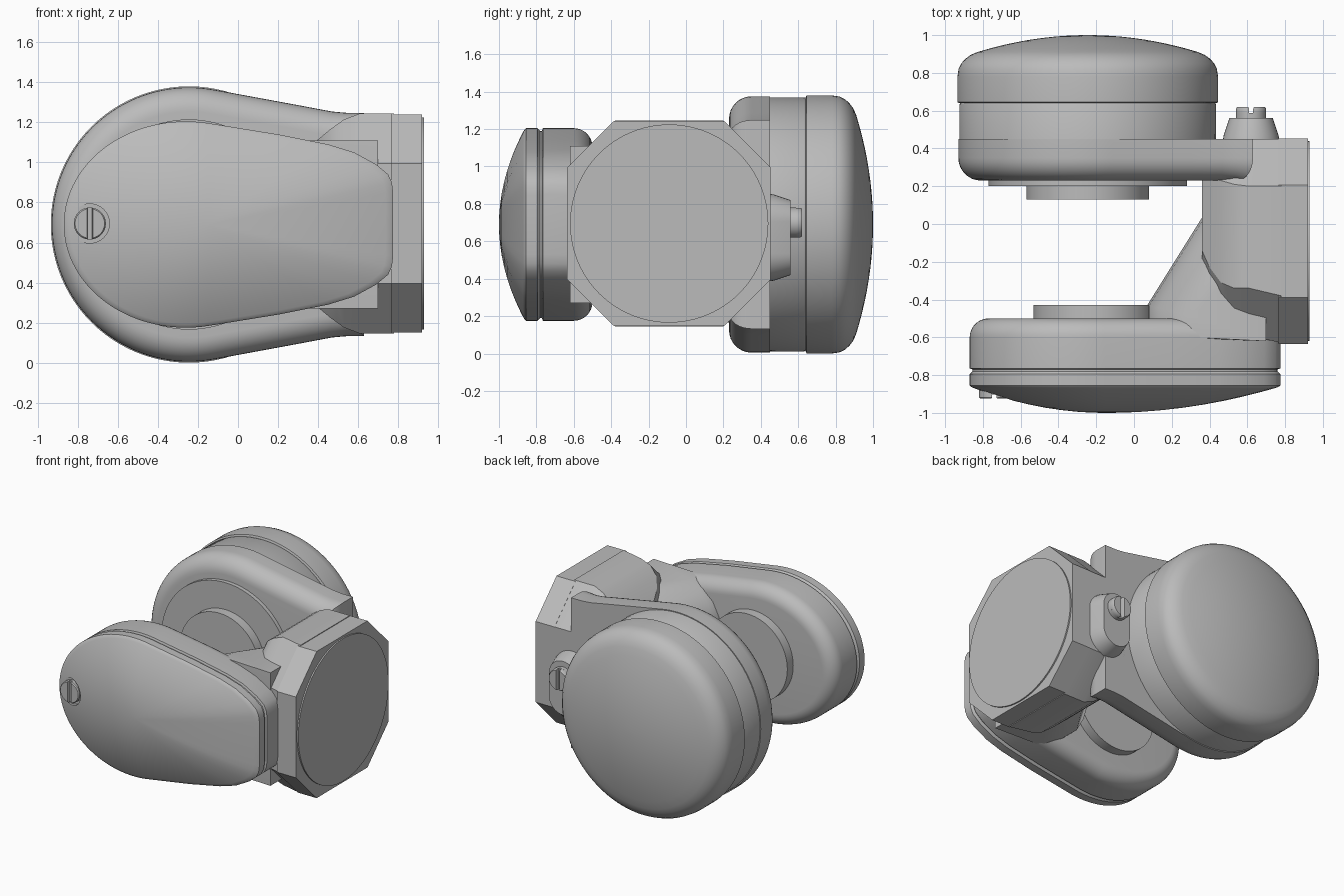
import bpy, bmesh
from math import sin, cos, pi, radians
from mathutils import Vector

cube = bpy.data.objects.get("Cube")
if cube:
    bpy.data.objects.remove(cube, do_unlink=True)

grey = bpy.data.materials.new("housing grey")
grey.use_nodes = True
GREY = (0.5, 0.5, 0.5, 1)
grey.diffuse_color = GREY
grey.node_tree.nodes["Principled BSDF"].inputs["Base Color"].default_value = GREY

MID = 0.69      # height of the joint axis
AXIS = -0.245   # x of the joint axis


def smooth(ob, angle=32):
    bpy.ops.object.select_all(action='DESELECT')
    ob.select_set(True)
    bpy.context.view_layer.objects.active = ob
    bpy.ops.object.shade_smooth_by_angle(angle=radians(angle))


def loft(name, rings, angle=32):
    """Skin a stack of equal-length rings and close both ends."""
    bm = bmesh.new()
    rows = [[bm.verts.new(p) for p in ring] for ring in rings]
    n = len(rows[0])
    for a, b in zip(rows, rows[1:]):
        for i in range(n):
            j = (i + 1) % n
            bm.faces.new((a[i], a[j], b[j], b[i]))
    bm.faces.new(rows[0])
    bm.faces.new(rows[-1])
    bmesh.ops.recalc_face_normals(bm, faces=bm.faces)
    mesh = bpy.data.meshes.new(name)
    bm.to_mesh(mesh)
    bm.free()
    mesh.materials.append(grey)
    ob = bpy.data.objects.new(name, mesh)
    bpy.context.collection.objects.link(ob)
    smooth(ob, angle)
    return ob


def arc(cx, cz, rx, rz, a0, a1, n):
    return [(cx + rx * cos(radians(a0 + (a1 - a0) * i / n)),
             cz + rz * sin(radians(a0 + (a1 - a0) * i / n))) for i in range(n + 1)]


def circle(cx, cz, r, n=96):
    return arc(cx, cz, r, r, 0, 360, n)[:-1]


def at_y(outline, y):
    return [(x, y, z) for x, z in outline]


def inset(outline, d):
    """Move an anticlockwise outline inward by d."""
    out, n = [], len(outline)
    for i in range(n):
        p = Vector(outline[i])
        t = (p - Vector(outline[i - 1])).normalized()
        t += (Vector(outline[(i + 1) % n]) - p).normalized()
        t.normalize()
        out.append((p.x - t.y * d, p.y + t.x * d))
    return out


def rounded(outline, y, r, direction, steps=8):
    """Rings of a rounded edge that starts on the flat face at y."""
    rings = []
    for k in range(steps + 1):
        a = k / steps * pi / 2
        rings.append(at_y(inset(outline, r * (1 - sin(a))), y + direction * r * (1 - cos(a))))
    return rings


def mirrored(top):
    return [(x, 2 * MID - z) for x, z in reversed(top)]


def turned(name, cx, cz, profile):
    """Round part along y from (y, radius) pairs."""
    return loft(name, [at_y(circle(cx, cz, r), y) for y, r in profile])


def screw(name, cx, cz, r, y0, y1):
    """Slotted screw head: a shank with two half discs on its outer face."""
    step = y0 + (y1 - y0) * 0.55
    turned(name + "_shank", cx, cz, [(y0, r), (step, r)])
    for side, start in (("right", 98), ("left", -82)):
        half = arc(cx, cz, r, r, start, start + 164, 24)
        edge = y1 - (y1 - y0) * 0.15
        loft(name + "_head_" + side,
             [at_y(half, step), at_y(half, edge), at_y(inset(half, r * 0.08), y1)])


# Rear drum with its domed cap
turned("rear_drum", AXIS, MID, [(0.32, 0.678), (0.63, 0.68), (0.64, 0.675)])
cap = [(0.64, 0.68), (0.645, 0.69), (0.78, 0.69), (0.82, 0.684), (0.85, 0.67),
       (0.875, 0.647), (0.895, 0.62), (0.91, 0.585)]
cap += [(0.91 + 0.09 * (1 - (s / 10) ** 2), 0.585 * s / 10) for s in range(9, 0, -1)]
cap += [(1.0, 0.01)]
turned("rear_drum_cap", AXIS, MID, cap)

# Rear arm: teardrop plate joining the drum to the column
top = [(0.63, 1.248), (0.54, 1.248), (0.47, 1.254), (0.3, 1.286)]
arm = mirrored(top)
arm = arm + top + arc(AXIS, MID, 0.685, 0.685, 78.5, 281.5, 72)
loft("rear_arm", rounded(arm, 0.23, 0.12, 1) + [at_y(arm, 0.45)])

# Rear inner bearing discs
turned("rear_bearing_ring", AXIS, MID, [(0.24, 0.525), (0.2, 0.525)])
turned("rear_bearing_disc", AXIS, MID, [(0.21, 0.325), (0.13, 0.325)])

# Front lobe: rounded body with a groove under the cover
top = [(0.775, 0.85), (0.768, 0.9), (0.75, 0.94), (0.69, 0.99), (0.58, 1.05),
       (0.45, 1.09), (0.2, 1.14)]
lobe = mirrored(top) + top + arc(-0.26, MID, 0.61, 0.515, 80, 280, 72)
loft("front_lobe", rounded(lobe, -0.5, 0.1, -1)
     + [at_y(lobe, -0.765), at_y(inset(lobe, 0.015), -0.77), at_y(inset(lobe, 0.015), -0.79)])

# Front cover: short rim, then a shallow dome
rings = [at_y(inset(lobe, 0.015), -0.78), at_y(lobe, -0.795), at_y(lobe, -0.855)]
for s in [0.985, 0.96, 0.92, 0.86, 0.78, 0.68, 0.56, 0.44, 0.32, 0.2, 0.1, 0.02]:
    ring = [(-0.15 + (x + 0.15) * s, MID + (z - MID) * s) for x, z in lobe]
    rings.append(at_y(ring, -0.86 - 0.14 * (1 - s * s)))
cover = loft("front_cover", rings)

# Recess in the cover for its screw
cutter = turned("recess_cutter", -0.74, MID + 0.005, [(-1.1, 0.098), (-0.885, 0.098)])
cutter.hide_render = True
cut = cover.modifiers.new("recess", 'BOOLEAN')
cut.operation, cut.solver, cut.object = 'DIFFERENCE', 'EXACT', cutter
bpy.ops.object.select_all(action='DESELECT')
cover.select_set(True)
bpy.context.view_layer.objects.active = cover
bpy.ops.object.modifier_apply(modifier="recess")
bpy.data.objects.remove(cutter, do_unlink=True)
smooth(cover)
screw("cover_screw", -0.74, MID + 0.005, 0.08, -0.875, -0.925)

# Front inner bearing disc
turned("front_bearing_disc", -0.207, MID, [(-0.51, 0.325), (-0.43, 0.325)])


def octagon(x, y0, y1, hz, c):
    zm = MID + 0.005
    return [(x, y, zm + z) for y, z in
            [(y0, c - hz), (y0 + c, -hz), (y1 - c, -hz), (y1, c - hz),
             (y1, hz - c), (y1 - c, hz), (y0 + c, hz), (y0, hz - c)]]


# Column between the arms, flaring into the octagonal flange
loft("column", [octagon(0.36, -0.3, 0.4, 0.38, 0.16), octagon(0.4, -0.42, 0.43, 0.42, 0.19),
                octagon(0.46, -0.53, 0.45, 0.47, 0.22), octagon(0.53, -0.58, 0.45, 0.52, 0.24),
                octagon(0.61, -0.59, 0.45, 0.55, 0.25), octagon(0.78, -0.63, 0.45, 0.55, 0.25)], 25)
loft("flange", [octagon(0.765, -0.635, 0.452, 0.545, 0.245),
                octagon(0.92, -0.635, 0.452, 0.545, 0.245)])
plate = circle(-0.09, MID + 0.005, 0.53)
loft("end_plate", [[(x, y, z) for y, z in plate] for x in (0.91, 0.93)])

# Gusset bracing the front lobe against the column
rings = []
for h, k in [(-0.42, 0.24), (-0.37, 0.14), (-0.3, 0.06), (-0.2, 0.01), (-0.1, 0),
             (0.1, 0), (0.2, 0.01), (0.3, 0.06), (0.37, 0.14), (0.42, 0.24)]:
    rings.append([(x, y, MID + h) for x, y in
                  [(0.37 + k, 0.05 - k / 2), (0.07 + k, -0.43 - k / 4),
                   (0.07 + k, -0.6), (0.7, -0.62), (0.7, 0.05 - k / 2)]])
loft("front_gusset", rings)

# Boss with an adjusting screw on the back of the column
rings = []
for y, r, h in [(0.43, 0.152, 0.085), (0.47, 0.145, 0.085), (0.56, 0.115, 0.085)]:
    rings.append(at_y(arc(0.62, 0.62 + h, r, r, 0, 180, 20)
                      + arc(0.62, 0.62 - h, r, r, 180, 360, 20), y))
loft("screw_boss", rings)
screw("boss_screw", 0.62, 0.7, 0.08, 0.55, 0.62)
